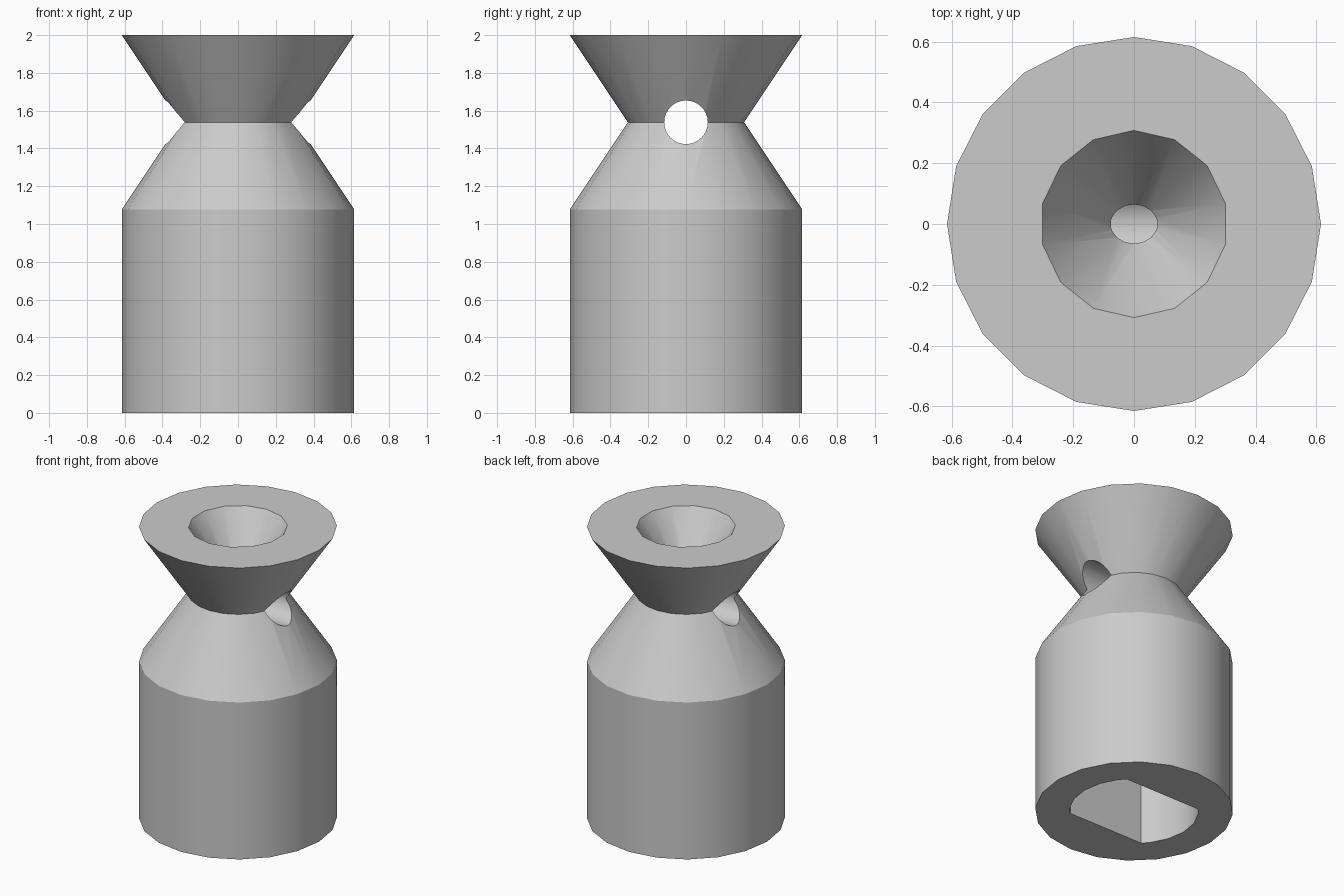
import bpy
from math import cos, sin, pi, radians

default = bpy.data.objects.get("Cube")
if default:
    bpy.data.objects.remove(default, do_unlink=True)

U = 1 / 13                      # design unit
NECK_Z = 20 * U

grey = bpy.data.materials.new("plain grey")
grey.use_nodes = True
colour = (0.6, 0.6, 0.6, 1)
grey.diffuse_color = colour
grey.node_tree.nodes["Principled BSDF"].inputs["Base Color"].default_value = colour


def lathe(name, profile, sides, start=0.0):
    """Closed solid turned about z from (radius, z) rings, listed bottom to top."""
    verts = [(r * cos(start + 2 * pi * i / sides), r * sin(start + 2 * pi * i / sides), z)
             for r, z in profile for i in range(sides)]
    faces = [tuple(reversed(range(sides)))]
    for k in range(len(profile) - 1):
        a, b = k * sides, (k + 1) * sides
        faces += [(a + i, a + (i + 1) % sides, b + (i + 1) % sides, b + i) for i in range(sides)]
    faces.append(tuple(range(len(verts) - sides, len(verts))))
    mesh = bpy.data.meshes.new(name)
    mesh.from_pydata(verts, [], faces)
    mesh.materials.append(grey)
    obj = bpy.data.objects.new(name, mesh)
    bpy.context.collection.objects.link(obj)
    return obj


def combine(obj, cutter, operation="DIFFERENCE"):
    """Apply a boolean and discard the helper."""
    cutter.hide_render = True
    mod = obj.modifiers.new("cut", "BOOLEAN")
    mod.object, mod.operation, mod.solver = cutter, operation, "EXACT"
    bpy.context.view_layer.objects.active = obj
    bpy.ops.object.modifier_apply(modifier=mod.name)
    bpy.data.objects.remove(cutter, do_unlink=True)


# Waisted body: cylinder, shoulder cone and flared top
body = lathe("body", [(8 * U, 0), (8 * U, 14 * U), (4 * U, NECK_Z), (8 * U, 26 * U)], 20)

# Funnel in the top, running down to the neck
funnel = lathe("funnel_cutter", [(0.001, NECK_Z), (6 * U, NECK_Z + 9 * U)], 14, pi / 2)
combine(body, funnel)

# Round cross hole through the neck, along x
cross_hole = lathe("cross_hole_cutter", [(1.5 * U, -1), (1.5 * U, 1)], 32)
cross_hole.rotation_euler = (0, radians(90), 0)
cross_hole.location.z = NECK_Z
bpy.context.view_layer.update()
combine(body, cross_hole)

# Socket in the base: a round bore with two flats facing front and back
socket = lathe("socket_cutter", [(0.402, -0.2), (0.402, 12 * U)], 20)
bpy.ops.mesh.primitive_cube_add(size=1, location=(0, 0, 0.5))
flats = bpy.context.object
flats.name = "socket_flats"
flats.scale = (2, 0.55, 3)
bpy.context.view_layer.update()
combine(socket, flats, "INTERSECT")
combine(body, socket)

# Smooth shading with crisp rims
bpy.ops.object.select_all(action="DESELECT")
body.select_set(True)
bpy.context.view_layer.objects.active = body
bpy.ops.object.shade_smooth_by_angle(angle=radians(30))
